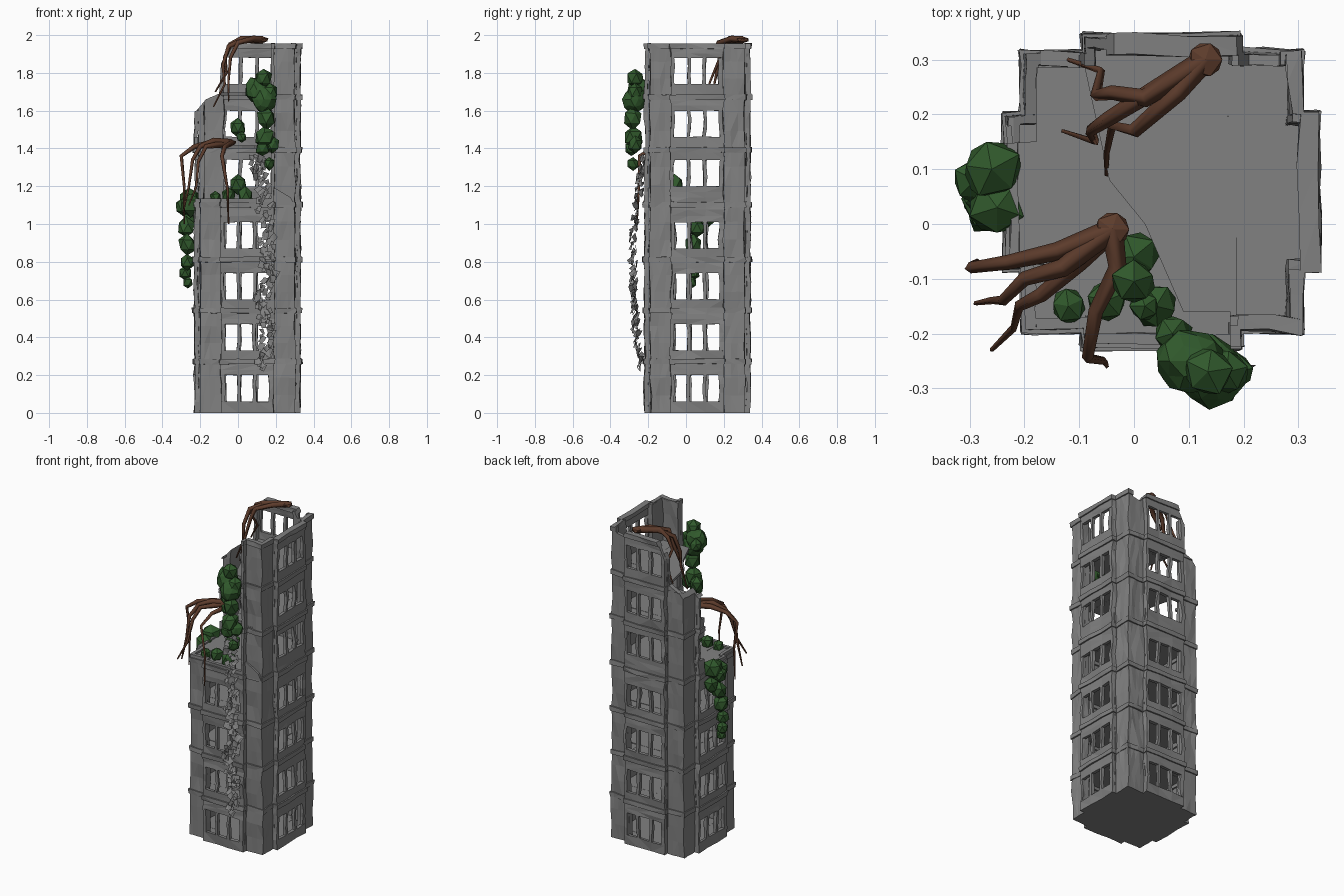
import bpy, bmesh, math, random
from mathutils import Vector, Matrix, noise

random.seed(4)
if bpy.data.objects.get("Cube"):
    bpy.data.objects.remove(bpy.data.objects["Cube"])


def material(name, rgb):
    m = bpy.data.materials.new(name)
    m.use_nodes = True
    m.diffuse_color = (*rgb, 1)
    m.node_tree.nodes["Principled BSDF"].inputs["Base Color"].default_value = (*rgb, 1)
    return m


CONCRETE = material("concrete grey", (0.22, 0.22, 0.22))
LEAF = material("leaf green", (0.03, 0.1, 0.025))
BARK = material("bark brown", (0.11, 0.045, 0.025))
CENTRE = Vector((0.05, 0.06, 0))
FLOORS = [0, 0.28, 0.55, 0.82, 1.11, 1.4, 1.68, 1.95]
SILLS = [0.06, 0.33, 0.6, 0.87, 1.2, 1.46, 1.74]


def finish(name, bm, mat):
    mesh = bpy.data.meshes.new(name)
    bm.to_mesh(mesh)
    bm.free()
    obj = bpy.data.objects.new(name, mesh)
    bpy.context.collection.objects.link(obj)
    mesh.materials.append(mat)
    return obj


def box(bm, x, y, z, turn=0, cuts=0):
    """Box between ranges, turned in quarter steps about the tower axis."""
    lo, hi = Vector((x[0], y[0], z[0])), Vector((x[1], y[1], z[1]))
    scale = Matrix.Diagonal((*(hi - lo), 1))
    place = Matrix.Rotation(turn * math.pi / 2, 4, "Z") @ Matrix.Translation((lo + hi) / 2)
    verts = bmesh.ops.create_cube(bm, size=1, matrix=place @ scale)["verts"]
    if cuts:
        edges = {e for v in verts for e in v.link_edges if e.calc_length() > 0.06}
        bmesh.ops.subdivide_edges(bm, edges=list(edges), cuts=cuts, use_grid_fill=True)


def storey(bm, i):
    z0, z1, sill = FLOORS[i], FLOORS[i + 1], SILLS[i]
    head = sill + 0.14
    for k in range(4):
        # window bay: sill wall, lintel, mullions
        bay = (-0.28, -0.26)
        box(bm, (-0.14, 0.14), bay, (z0, sill), k, 2)
        box(bm, (-0.14, 0.14), bay, (head, z1), k, 2)
        for a, b in ((-0.14, -0.122), (-0.056, -0.038), (0.03, 0.048), (0.114, 0.14)):
            box(bm, (a, b), bay, (sill, head), k, 2)
        for s in (-0.14, 0.125):
            box(bm, (s, s + 0.015), (-0.26, -0.23), (z0, z1), k, 2)
        # corner pier
        box(bm, (0.14, 0.25), (-0.25, -0.23), (z0, z1), k, 2)
        box(bm, (0.23, 0.25), (-0.23, -0.14), (z0, z1), k, 2)
        # floor band
        band = (z1 - 0.022, z1 + 0.006)
        box(bm, (-0.145, 0.145), (-0.288, -0.25), band, k, 2)
        box(bm, (0.14, 0.257), (-0.257, -0.23), band, k, 1)
        box(bm, (0.23, 0.257), (-0.23, -0.14), band, k, 1)
    # floor slab, cross shaped
    for k in range(2):
        box(bm, (-0.137, 0.137), (-0.27, 0.27), (z0, z0 + 0.015), k)
    box(bm, (-0.24, 0.24), (-0.24, 0.24), (z0, z0 + 0.014))


def weather(bm):
    """Warp all walls with one shared field so that joints stay closed."""
    for v in bm.verts:
        n = noise.noise_vector(v.co * 9) * 0.009 + noise.noise_vector(v.co * 24) * 0.006
        v.co += Vector((n.x, n.y, n.z * 0.4 if v.co.z > 0.03 else 0)) + CENTRE
    bmesh.ops.triangulate(bm, faces=bm.faces)


def tower(name, storeys):
    bm = bmesh.new()
    for i in storeys:
        storey(bm, i)
    weather(bm)
    return finish(name, bm, CONCRETE)


def prism(points, direction):
    bm = bmesh.new()
    face = bm.faces.new([bm.verts.new(p) for p in points])
    ext = bmesh.ops.extrude_face_region(bm, geom=[face])["geom"]
    bmesh.ops.translate(bm, vec=direction, verts=[g for g in ext if isinstance(g, bmesh.types.BMVert)])
    bmesh.ops.recalc_face_normals(bm, faces=bm.faces)
    cutter = finish("break_cutter", bm, CONCRETE)
    cutter.hide_render = True
    return cutter


def cut(obj, cutter):
    mod = obj.modifiers.new("break", "BOOLEAN")
    mod.operation, mod.solver, mod.use_self, mod.object = "DIFFERENCE", "EXACT", True, cutter
    bpy.context.view_layer.objects.active = obj
    bpy.ops.object.modifier_apply(modifier=mod.name)
    bpy.data.objects.remove(cutter)


# Tower, intact below and broken open above
tower("lower_storeys", range(4))
upper = tower("upper_storeys", range(4, 7))
plan = [(-0.5, -0.5), (0.18, -0.5), (0.175, -0.16), (0.09, -0.16), (0.02, 0.0), (-0.045, 0.08),
        (-0.09, 0.285), (-0.178, 0.285), (-0.178, 0.15), (-0.5, 0.13)]
cut(upper, prism([(x, y, 1.135) for x, y in plan], Vector((0, 0, 1))))
side = [(-0.5, 1.5), (-0.22, 1.6), (-0.17, 1.66), (-0.1, 1.69), (-0.09, 1.85), (-0.03, 1.97), (-0.03, 2.2), (-0.5, 2.2)]
cut(upper, prism([(x, -0.6, z) for x, z in side], Vector((0, 1.2, 0))))
notch = [(0.18, 1.97), (0.21, 1.91), (0.265, 1.92), (0.28, 2.1), (0.18, 2.1)]
cut(upper, prism([(x, 0.2, z) for x, z in notch], Vector((0, 0.3, 0))))
# slanting stub left beside the front pier
stub = prism([(0.17, -0.2, 1.1), (0.3, -0.2, 1.1), (0.28, -0.2, 1.14), (0.18, -0.2, 1.2)], Vector((0, 0.02, 0)))
stub.name, stub.hide_render = "broken_wall_stub", False


def bush(name, blobs):
    bm = bmesh.new()
    for x, y, z, r in blobs:
        verts = bmesh.ops.create_icosphere(bm, subdivisions=2 if r > 0.06 else 1, radius=r)["verts"]
        spin = Matrix.Rotation(random.uniform(0, 6), 3, "Z")
        for v in verts:
            v.co = spin @ v.co * random.uniform(0.86, 1.08)
            v.co.z *= 1.15
            v.co += Vector((x, y, z))
    return finish(name, bm, LEAF)


bush("front_bush", [(0.135, -0.27, 1.77, 0.05), (0.1, -0.25, 1.71, 0.062), (0.14, -0.27, 1.66, 0.065),
                    (0.07, -0.2, 1.7, 0.04), (0.17, -0.27, 1.7, 0.045), (0.15, -0.28, 1.56, 0.055),
                    (0.14, -0.28, 1.46, 0.055), (0.18, -0.27, 1.42, 0.04), (0.13, -0.29, 1.4, 0.04),
                    (0.165, -0.28, 1.32, 0.032)])
bush("ledge_bush", [(0.0, -0.105, 1.51, 0.045), (0.02, -0.15, 1.46, 0.03), (0.0, -0.06, 1.21, 0.05),
                    (0.04, -0.15, 1.15, 0.045), (-0.05, -0.14, 1.15, 0.04), (-0.12, -0.15, 1.14, 0.035)])
bush("left_bush", [(-0.26, 0.1, 1.13, 0.06), (-0.29, 0.08, 1.09, 0.045), (-0.25, 0.03, 1.1, 0.055),
                   (-0.25, 0.11, 1.03, 0.045), (-0.275, 0.06, 0.98, 0.05), (-0.27, 0.04, 0.89, 0.05),
                   (-0.27, 0.02, 0.8, 0.042), (-0.28, 0.04, 0.74, 0.035), (-0.265, 0.03, 0.69, 0.03)])


def roots(name, crown, strands):
    """Tapering four-sided strands that share a thick crown."""
    cu = bpy.data.curves.new(name, "CURVE")
    cu.dimensions, cu.bevel_depth, cu.bevel_resolution, cu.use_fill_caps = "3D", 0.01, 0, True
    for strand in strands:
        pts = [crown] + strand
        sp = cu.splines.new("POLY")
        sp.points.add(len(pts) - 1)
        for i, p in enumerate(pts):
            sp.points[i].co = (*p, 1)
            sp.points[i].radius = 1.9 * (1 - i / len(pts)) ** 1.1 + 0.15
    cu.materials.append(BARK)
    bpy.context.collection.objects.link(bpy.data.objects.new(name, cu))
    bm = bmesh.new()
    bmesh.ops.create_icosphere(bm, subdivisions=1, radius=0.035, matrix=Matrix.Translation(crown))
    for v in bm.verts:
        v.co.z = crown[2] + (v.co.z - crown[2]) * 0.5
    finish(name + "_crown", bm, BARK)


roots("top_roots", (0.13, 0.3, 1.975), [
    [(0.02, 0.23, 1.98), (-0.04, 0.24, 1.95), (-0.07, 0.235, 1.88), (-0.06, 0.28, 1.8), (-0.12, 0.3, 1.7)],
    [(0.03, 0.24, 1.975), (-0.05, 0.19, 1.94), (-0.08, 0.17, 1.84), (-0.07, 0.15, 1.74), (-0.13, 0.17, 1.62)],
    [(0.08, 0.24, 1.98), (0.0, 0.17, 1.96), (-0.04, 0.18, 1.88), (-0.05, 0.13, 1.76), (-0.05, 0.09, 1.65)]])
roots("ledge_roots", (-0.04, -0.01, 1.43), [
    [(-0.14, -0.05, 1.43), (-0.23, -0.07, 1.41), (-0.3, -0.08, 1.36), (-0.285, -0.07, 1.2), (-0.285, -0.08, 1.0)],
    [(-0.13, -0.08, 1.44), (-0.2, -0.1, 1.41), (-0.24, -0.14, 1.34), (-0.26, -0.14, 1.2), (-0.29, -0.145, 1.06)],
    [(-0.1, -0.07, 1.42), (-0.17, -0.13, 1.41), (-0.21, -0.15, 1.33), (-0.22, -0.19, 1.2), (-0.26, -0.23, 1.1)],
    [(-0.03, -0.08, 1.43), (-0.07, -0.16, 1.41), (-0.085, -0.245, 1.36), (-0.055, -0.25, 1.18), (-0.05, -0.26, 1.0)]])

# Hanging strip of folded plates on the front
path = [Vector(p) for p in ((0.1, -0.22, 1.36), (0.13, -0.25, 1.2), (0.15, -0.285, 0.95), (0.17, -0.28, 0.75),
                            (0.13, -0.28, 0.6), (0.15, -0.27, 0.45), (0.13, -0.24, 0.23))]
bm = bmesh.new()
for i in range(130):
    t = i / 130 * (len(path) - 1)
    k = int(t)
    p = path[k].lerp(path[k + 1], t - k)
    p += Vector((random.uniform(-0.038, 0.038), random.uniform(-0.015, 0.015), 0))
    spin = Matrix.Rotation(random.uniform(-0.9, 0.9), 3, "Z") @ Matrix.Rotation(random.uniform(-0.7, 0.1), 3, "X") \
        @ Matrix.Rotation(random.uniform(-0.6, 0.6), 3, "Y")
    s = random.uniform(0.014, 0.024)
    top, left, low, right = (bm.verts.new(p + spin @ Vector(c) * s) for c in
                             ((-0.6, 0.3, 1), (-1, 0, -0.7), (0.3, 0.3, -1), (0.9, 0, 0.8)))
    bm.faces.new((top, left, low))
    bm.faces.new((top, low, right))
finish("hanging_plates", bm, CONCRETE)
